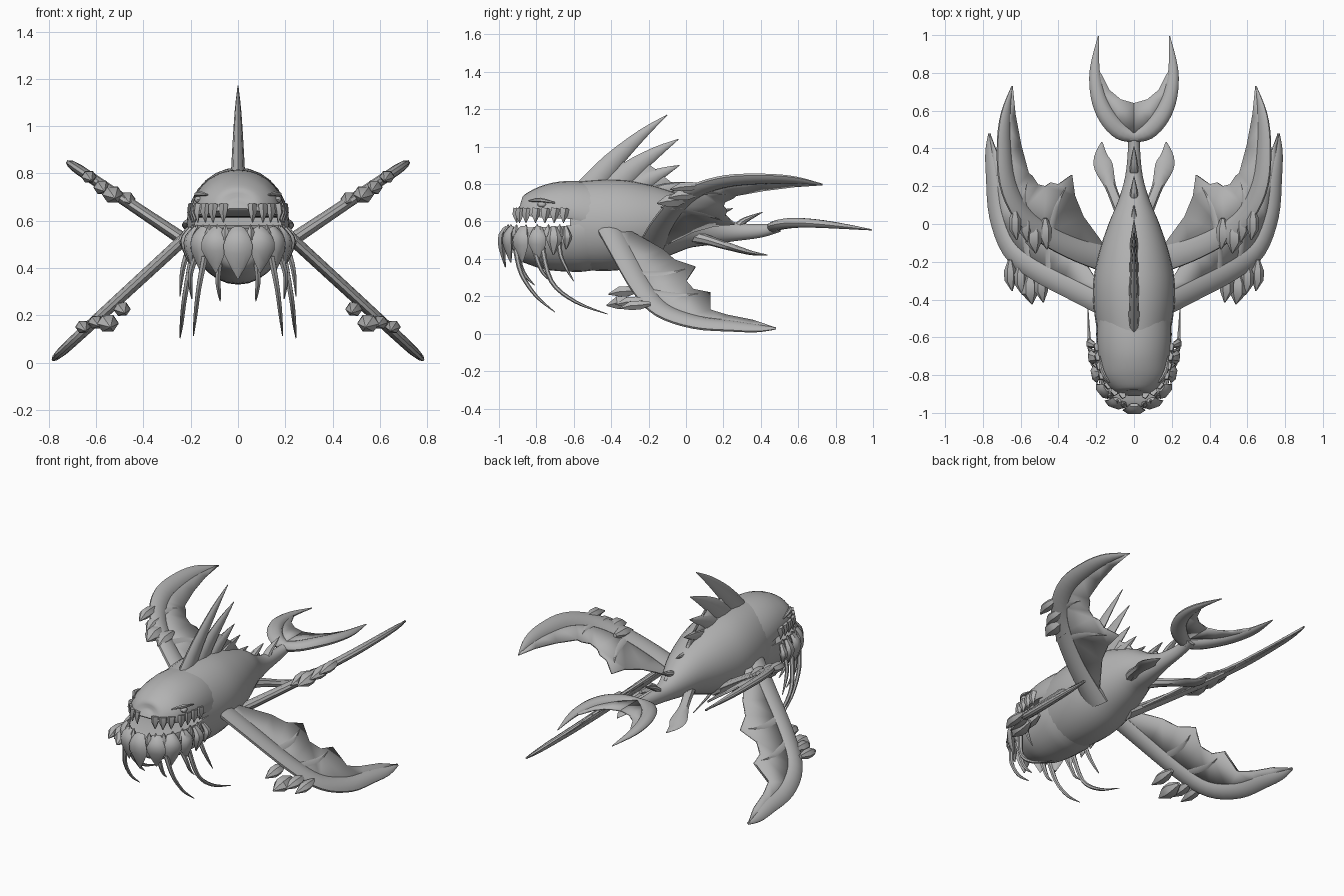
import bpy, bmesh, math
from mathutils import Vector

grey = bpy.data.materials.new("stone grey")
grey.diffuse_color = (0.45, 0.45, 0.45, 1)


def finish(name, bm, mirror):
    bmesh.ops.recalc_face_normals(bm, faces=bm.faces)
    me = bpy.data.meshes.new(name)
    bm.to_mesh(me)
    bm.free()
    me.materials.append(grey)
    ob = bpy.data.objects.new(name, me)
    bpy.context.collection.objects.link(ob)
    if mirror:
        ob.modifiers.new("mirror", 'MIRROR').use_mirror_merge = False
    return ob


def resample(rows, k):
    """Catmull-Rom through rows of equal-length tuples."""
    out = []
    for i in range(len(rows) - 1):
        p = [rows[max(0, min(len(rows) - 1, i + j))] for j in (-1, 0, 1, 2)]
        for s in range(k):
            t = s / k
            out.append([0.5 * (2*b + (c-a)*t + (2*a-5*b+4*c-d)*t*t + (3*b-a-3*c+d)*t**3)
                        for a, b, c, d in zip(*p)])
    return out + [list(rows[-1])]


def loft(name, rows, side=(1, 0, 0), n=12, k=4, mirror=False, floor=-1):
    """Rows are x, y, z, radius along side, radius across; floor flattens the section."""
    rows = resample(rows, k)
    pts = [Vector(r[:3]) for r in rows]
    bm = bmesh.new()
    rings = []
    for i, r in enumerate(rows):
        t = (pts[min(i + 1, len(pts) - 1)] - pts[max(i - 1, 0)]).normalized()
        u = Vector(side)
        u = (u - t * u.dot(t)).normalized()
        v = u.cross(t)
        ring = []
        for j in range(n):
            a = 2 * math.pi * j / n
            ring.append(bm.verts.new(pts[i] + u * r[3] * math.cos(a)
                                     + v * r[4] * max(floor, math.sin(a))))
        rings.append(ring)
    for a, b in zip(rings, rings[1:]):
        for j in range(n):
            bm.faces.new((a[j], a[(j + 1) % n], b[(j + 1) % n], b[j]))
    bm.faces.new(rings[0])
    bm.faces.new(rings[-1])
    return finish(name, bm, mirror)


def sheet(name, outline, place, thick=0.012, mirror=True):
    """Thin membrane: a 2D outline put in space by place(u, v)."""
    bm = bmesh.new()
    f = bm.faces.new([bm.verts.new(place(u, v)) for u, v in outline])
    bmesh.ops.triangulate(bm, faces=[f])
    ob = finish(name, bm, mirror)
    m = ob.modifiers.new("thickness", 'SOLIDIFY')
    m.thickness, m.offset = thick, 0
    return ob


# Body and the two jaws
body = [(-.62, .58, .185, .23), (-.45, .58, .213, .245), (-.3, .585, .215, .235),
        (-.15, .59, .185, .195), (0, .585, .135, .14), (.12, .56, .085, .09),
        (.25, .545, .047, .052), (.4, .55, .032, .036), (.5, .57, .035, .025)]
loft("body", [(0, *s) for s in body], n=28)
upper = [(-.908, .655, .03, .03), (-.89, .648, .1, .085), (-.82, .64, .165, .135),
         (-.72, .635, .188, .172), (-.6, .63, .198, .188), (-.48, .6, .195, .21)]
loft("upper_jaw", [(0, *s) for s in upper], n=28, floor=-.1)
lower = [(-.965, .53, .03, -.07), (-.93, .54, .11, -.14), (-.82, .55, .17, -.19),
         (-.7, .55, .192, -.215), (-.58, .56, .2, -.23), (-.48, .56, .19, -.22)]
loft("lower_jaw", [(0, *s) for s in lower], n=28, floor=-.1)


def rim(y, table):
    """Jaw half width at y."""
    for a, b in zip(table, table[1:]):
        if a[0] <= y <= b[0]:
            return a[2] + (b[2] - a[2]) * (y - a[0]) / (b[0] - a[0])
    return 0


# Teeth along both jaw rims
for y in (-.9, -.885, -.85, -.8, -.75, -.7, -.65):
    x = rim(y, upper)
    loft("upper_tooth", [(x, y, .67, .026, .018), (x * 1.03, y - .006, .635, .024, .016),
                         (x, y - .005, .592, .002, .002)], (.5 if y < -.84 else 0, 1, 0),
         5, 1, True)
for y in (-.955, -.94, -.91, -.86, -.8, -.74, -.68):
    x = rim(y, lower)
    loft("lower_tooth", [(x, y, .52, .024, .02), (x * 1.02, y, .55, .022, .016),
                         (x, y + .005, .585, .002, .002)], (.5 if y < -.88 else 0, 1, 0),
         5, 1, True)


# Broad hanging plates around the chin
def plate(x, y, side, width, length, mirror=True):
    out = Vector((x, (y + .75) * .8, 0)).normalized() * .026
    ox, oy = x + out.x, y + out.y
    loft("chin_plate", [(x, y, .57, width * .45, .012), (ox, oy, .53, width * .85, .02),
                        (ox, oy, .57 - length * .5, width, .022),
                        (x + out.x * .4, y + out.y * .3, .57 - length, .003, .003)],
         side, 6, 2, mirror)


plate(0, -.958, (1, 0, 0), .06, .215, False)
plate(.088, -.93, (1, .35, 0), .055, .19)
plate(.145, -.87, (.8, 1, 0), .052, .19)
plate(.178, -.79, (.2, 1, 0), .048, .18)
plate(.195, -.71, (.1, 1, 0), .04, .15)
plate(.205, -.645, (0, 1, 0), .026, .12)

# Trailing whiskers under the jaw
whiskers = [((.14, -.91, .45), (.165, -.88, .32), (.18, -.8, .2), (.188, -.7, .115)),
            ((.19, -.77, .47), (.225, -.72, .28), (.238, -.59, .17), (.245, -.42, .105)),
            ((.2, -.68, .5), (.228, -.67, .42), (.24, -.64, .35), (.245, -.6, .28)),
            ((.08, -.9, .42), (.085, -.88, .35), (.08, -.85, .3), (.075, -.81, .26)),
            ((.18, -.81, .45), (.2, -.79, .38), (.2, -.76, .32), (.195, -.71, .27))]
for w in whiskers:
    loft("whisker", [(*p, r, r) for p, r in zip(w, (.015, .012, .009, .002))],
         (0, 1, .3), 6, 4, True)

# Eyes with brow ridges
loft("eye", [(.16, -.77, .69, .026, .018), (.178, -.77, .69, .018, .012),
             (.183, -.77, .69, .003, .003)], (0, 1, 0), 10, 2, True)
loft("brow", [(.13, -.84, .71, .004, .004), (.168, -.78, .715, .012, .012),
              (.182, -.7, .7, .004, .004)], (0, 0, 1), 6, 3, True)

# Dorsal spines: base y, base z, tip y, tip z, half length of base
spines = [(-.53, .79, -.1, 1.17, .07), (-.41, .79, -.04, 1.04, .075), (-.3, .77, -.035, .9, .065),
          (-.2, .74, .02, .81, .055), (-.07, .69, .1, .71, .035), (.1, .61, .25, .67, .03),
          (.25, .57, .41, .65, .024)]
for by, bz, ty, tz, r in spines:
    dy, dz = ty - by, tz - bz
    loft("dorsal_spine", [(0, by, bz - .03, .032, r), (0, by + dy*.3, bz + dz*.32, .024, r * .75),
                          (0, by + dy*.68, bz + dz*.72, .014, r * .4), (0, ty, tz, .002, .002)],
         (1, 0, 0), 8, 3)

# Low web joining the dorsal spines
sheet("dorsal_web", [(-.56, .78), (-.35, .93), (-.31, .9), (-.22, .92), (-.2, .86), (-.12, .85),
                     (-.1, .8), (-.04, .78), (0, .72), (.06, .69), (.1, .63), (.2, .63),
                     (.22, .58), (.0, .6), (-.3, .7)], lambda y, z: (0, y, z), .016, False)


# Two pairs of wings: leading arm, membrane, finger ribs
def wing(label, slope, arm, trailing, fingers):
    h = lambda x: slope(x)
    d = Vector((1, 0, slope(1) - slope(0))).normalized()
    normal = Vector((-d.z, 0, d.x))
    loft(label + "_wing_arm", [(x, y, h(x), r * .4 + .002, r) for x, y, r in arm],
         normal, 10, 4, True)
    edge = [tuple(p[:2]) for p in resample(arm, 3)]
    sheet(label + "_wing_membrane", edge + trailing, lambda x, y: (x, y, h(x)))
    for (ax, ay), (bx, by) in fingers:
        mx, my = (ax + bx) / 2 + .02, (ay + by) / 2
        loft(label + "_wing_finger", [(ax, ay, h(ax), .01, .025), (mx, my, h(mx), .011, .018),
                                      (bx, by, h(bx), .003, .003)], normal, 6, 3, True)


wing("upper", lambda x: .5 + (x - .2) * .67,
     [(.1, -.2, .075), (.3, -.14, .062), (.48, -.05, .055), (.6, .06, .052), (.672, .22, .05),
      (.69, .42, .042), (.68, .58, .03), (.645, .73, .004)],
     [(.63, .58), (.6, .42), (.56, .27), (.54, .255), (.51, .21), (.47, .2), (.44, .22),
      (.4, .21), (.33, .26), (.315, .15), (.27, .04), (.19, -.07)],
     [((.45, -.07), (.335, .25)), ((.58, .03), (.555, .26))])
wing("lower", lambda x: .53 - (x - .22) * .92,
     [(.1, -.46, .06), (.3, -.36, .058), (.53, -.24, .055), (.66, -.13, .052), (.73, .05, .048),
      (.752, .25, .04), (.765, .38, .028), (.765, .48, .008)],
     [(.72, .36), (.69, .22), (.66, .13), (.62, .08), (.56, .13), (.54, .04), (.49, -.0),
      (.41, .05), (.37, -.06), (.31, -.12), (.2, -.3)],
     [((.45, -.27), (.41, .05)), ((.55, -.22), (.56, .13))])

# Pod-shaped claws on the wing joints
for x, y, z, r in ((.47, -.05, .69, .036), (.53, -.07, .71, .044), (.575, -.01, .74, .036),
                   (.63, 0, .785, .032), (.49, -.33, .225, .036), (.55, -.34, .165, .046),
                   (.6, -.29, .17, .034), (.655, -.27, .15, .032)):
    loft("wing_pod", [(x, y + .08, z + .01, .012, .012), (x, y + .025, z + .003, r, r * .85),
                      (x, y - .025, z, r, r * .85), (x - .01, y - .085, z - .014, .003, .003)],
         (1, 0, 0), 6, 1, True)

# Crescent tail fluke with inner web
tail_z = lambda x, y: .59 - max(0, y - .6) ** 2 * .22
loft("tail_fluke", [(-.02, .46, .565, .03, .03), (.07, .49, .58, .045, .028),
                    (.145, .57, .592, .045, .028), (.192, .68, .59, .038, .024),
                    (.208, .82, .577, .026, .016), (.188, .995, .555, .003, .003)],
     (1, -.9, 0), 10, 4, True)
sheet("tail_web", [(0, .47), (.1, .53), (.19, .66), (.205, .84), (.17, .79), (.13, .71),
                   (.07, .66), (0, .64)], lambda x, y: (x, y, tail_z(x, y)), .01)

# Leaf-shaped rear fins on fleshy stems
loft("rear_fin", [(.03, -.02, .53, .04, .04), (.085, .1, .505, .03, .028),
                  (.125, .2, .475, .03, .022), (.16, .3, .445, .05, .016),
                  (.175, .36, .43, .036, .011), (.17, .435, .42, .003, .003)],
     (1, -.2, 0), 8, 3, True)

# Smooth shading with sharp creases kept
for ob in bpy.context.collection.objects:
    ob.select_set(True)
    bpy.context.view_layer.objects.active = ob
bpy.ops.object.shade_smooth_by_angle(angle=math.radians(40))
